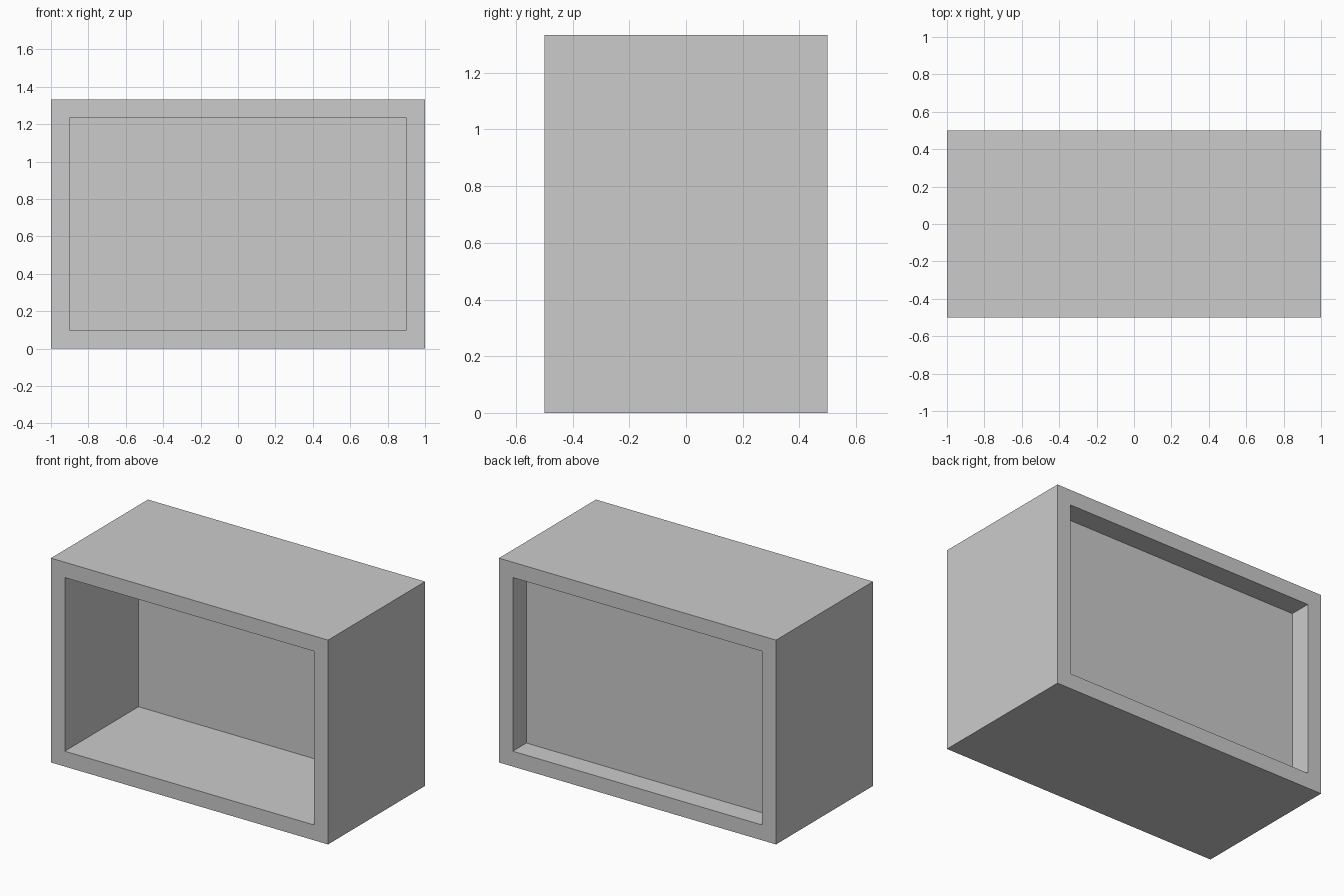
import bpy
import bmesh

if "Cube" in bpy.data.objects:
    bpy.data.objects.remove(bpy.data.objects["Cube"])

WIDTH, DEPTH, HEIGHT, WALL = 2.0, 1.0, 1.333, 0.1


def rectangle(bm, inset, y):
    """Rectangle of vertices facing the front, inset from the outer size."""
    x, low, high = WIDTH / 2 - inset, inset, HEIGHT - inset
    return [bm.verts.new((px, y, pz))
            for px, pz in ((-x, low), (x, low), (x, high), (-x, high))]


def finish(name, bm):
    bmesh.ops.recalc_face_normals(bm, faces=bm.faces)
    mesh = bpy.data.meshes.new(name)
    bm.to_mesh(mesh)
    bm.free()
    bpy.context.collection.objects.link(bpy.data.objects.new(name, mesh))


# Outer frame: four walls as one tube, open at front and back
bm = bmesh.new()
loops = [rectangle(bm, inset, y) for inset, y in
         ((0, -DEPTH / 2), (0, DEPTH / 2), (WALL, DEPTH / 2), (WALL, -DEPTH / 2))]
for a, b in zip(loops, loops[1:] + loops[:1]):
    for i in range(4):
        j = (i + 1) % 4
        bm.faces.new((a[i], a[j], b[j], b[i]))
finish("box_frame", bm)

# Recessed back panel filling the opening
bm = bmesh.new()
front, back = rectangle(bm, WALL, 0.26), rectangle(bm, WALL, 0.36)
bm.faces.new(front)
bm.faces.new(back)
for i in range(4):
    j = (i + 1) % 4
    bm.faces.new((front[i], front[j], back[j], back[i]))
finish("back_panel", bm)
